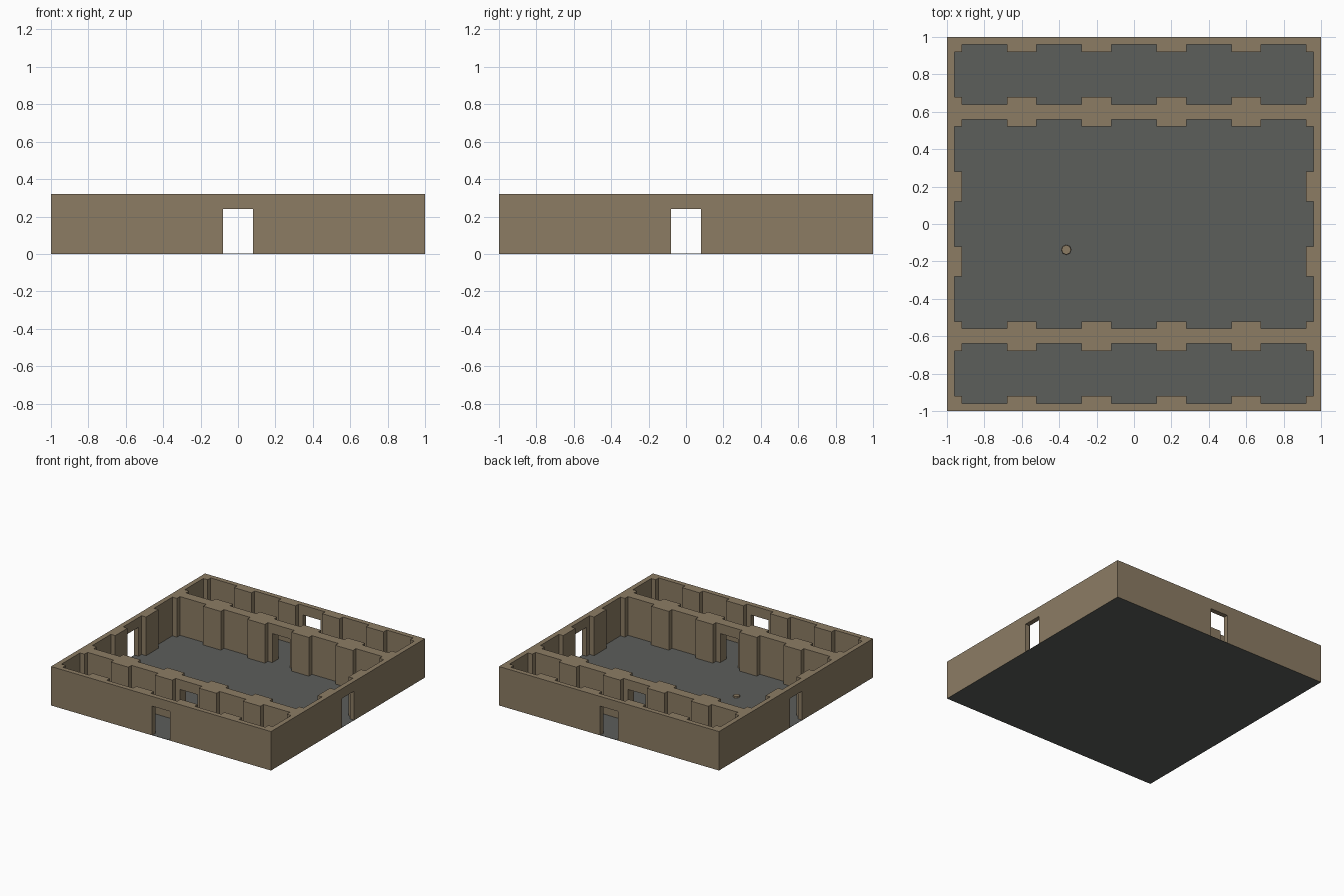
import bpy, bmesh

if "Cube" in bpy.data.objects:
    bpy.data.objects.remove(bpy.data.objects["Cube"])

H, DOOR_H, DOOR_W = 0.32, 0.24, 0.08      # wall height, door height, door half-width
T, P = 0.04, 0.08                         # wall half-thickness, pillar half-width
POSTS = [-1, -0.6, -0.2, 0.2, 0.6, 1]     # pillar spacing along each wall


def material(name, rgb):
    m = bpy.data.materials.new(name)
    m.diffuse_color = (*rgb, 1)
    m.use_nodes = True
    m.node_tree.nodes["Principled BSDF"].inputs["Base Color"].default_value = m.diffuse_color
    return m


def make_object(name, bm, mat):
    bmesh.ops.recalc_face_normals(bm, faces=bm.faces)
    me = bpy.data.meshes.new(name)
    bm.to_mesh(me)
    bm.free()
    me.materials.append(mat)
    ob = bpy.data.objects.new(name, me)
    bpy.context.collection.objects.link(ob)
    return ob


stone = material("tan_stone", (0.262, 0.202, 0.127))
slate = material("grey_floor", (0.107, 0.112, 0.105))


def near(v, targets, d):
    return any(abs(v - t) < d for t in targets)


def solid(x, y, z):
    """Plan rule: walls and pillars, minus the doorways."""
    if max(abs(x), abs(y)) > 1 or not 0 < z < H:
        return False
    if z < DOOR_H and min(abs(x), abs(y)) < DOOR_W and max(abs(x), abs(y)) > 0.5:
        return False
    wall = near(y, (-1, -0.6, 0.6, 1), T) or near(x, (-1, 1), T)
    pillar = (near(x, POSTS, P) and near(y, (-1, -0.6, 0.6, 1), P)) or \
             (near(x, (-1, 1), P) and near(y, POSTS, P))
    return wall or pillar


# walls: boundary skin of the solid cells on a grid of plan lines
lines = {-DOOR_W, DOOR_W}
for p in POSTS:
    for d in (T, P):
        lines |= {round(max(-1, p - d), 3), round(min(1, p + d), 3)}
lines = sorted(lines)
axes = [lines, lines, [0, DOOR_H, H]]
bm = bmesh.new()


def cell(i):
    mid = []
    for a, k in zip(axes, i):
        if k < 0 or k >= len(a) - 1:
            return False
        mid.append((a[k] + a[k + 1]) / 2)
    return solid(*mid)


for i in range(len(lines) - 1):
    for j in range(len(lines) - 1):
        for k in range(2):
            c = (i, j, k)
            if not cell(c):
                continue
            for ax in range(3):
                for side in (0, 1):
                    n = list(c)
                    n[ax] += 2 * side - 1
                    if cell(n) or n[2] < 0:      # underside is closed by the floor
                        continue
                    u, w = [a for a in range(3) if a != ax]
                    quad = []
                    for du, dw in ((0, 0), (1, 0), (1, 1), (0, 1)):
                        q = list(c)
                        q[ax] += side
                        q[u] += du
                        q[w] += dw
                        quad.append(bm.verts.new([axes[a][q[a]] for a in range(3)]))
                    bm.faces.new(quad)
bmesh.ops.remove_doubles(bm, verts=bm.verts, dist=1e-4)
make_object("walls", bm, stone)

# floor slab
bm = bmesh.new()
bmesh.ops.create_cube(bm, size=1)
for v in bm.verts:
    v.co = (v.co.x * 1.999, v.co.y * 1.999, 0.002 * (v.co.z + 0.5))
make_object("floor", bm, slate)

# small round stone on the floor
bm = bmesh.new()
bmesh.ops.create_cone(bm, cap_ends=True, segments=8, radius1=0.027, radius2=0.025, depth=0.012)
ob = make_object("floor_stone", bm, stone)
ob.location = (-0.362, -0.138, 0.007)
